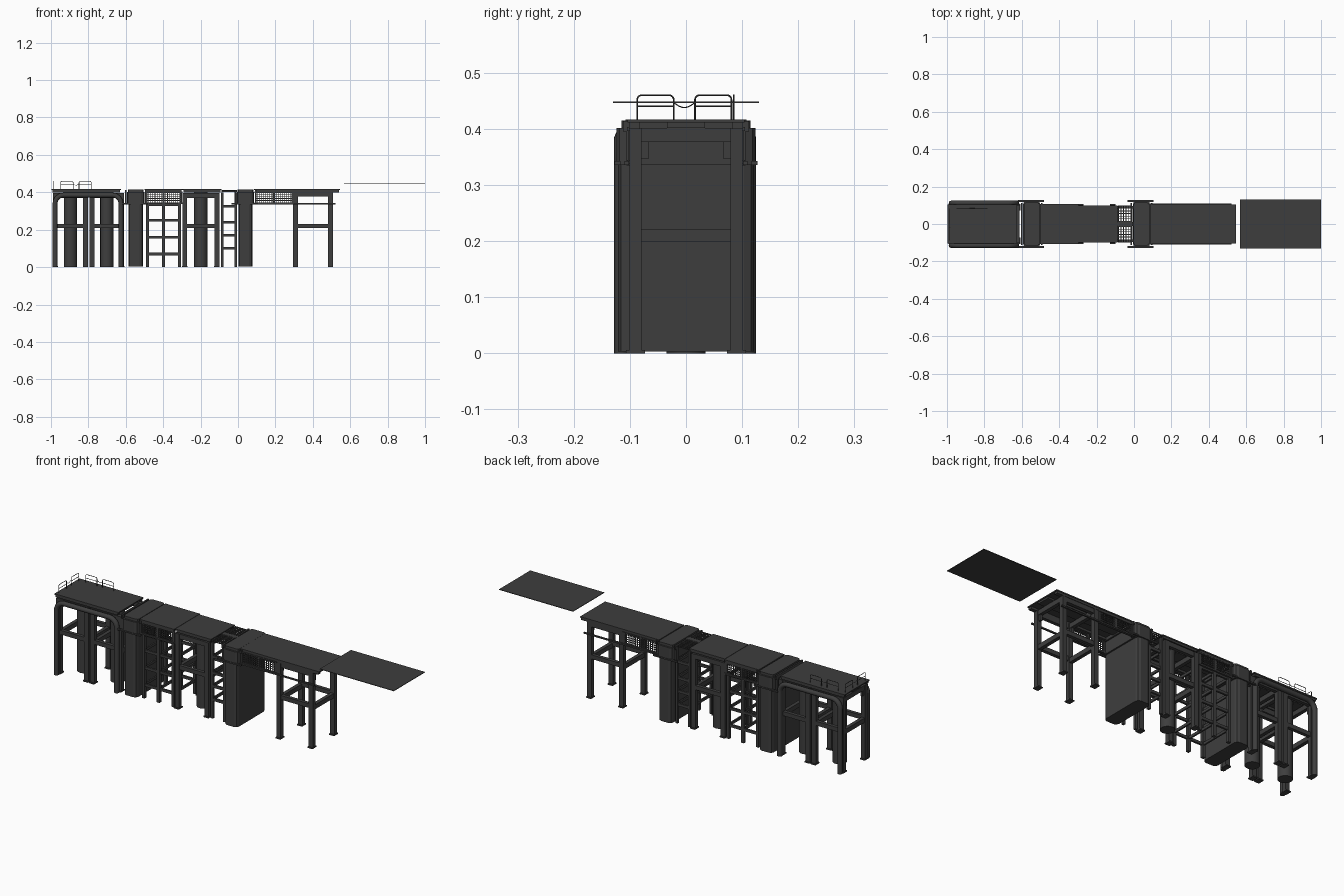
import bpy, bmesh, math
from mathutils import Matrix, Vector

cube = bpy.data.objects.get("Cube")
if cube:
    bpy.data.objects.remove(cube)

mat = bpy.data.materials.new("dark_grey_steel")
mat.use_nodes = True
GREY = (0.048, 0.048, 0.048, 1)
mat.diffuse_color = GREY
mat.node_tree.nodes["Principled BSDF"].inputs["Base Color"].default_value = GREY


def finish(name, bm):
    me = bpy.data.meshes.new(name)
    bm.to_mesh(me)
    bm.free()
    ob = bpy.data.objects.new(name, me)
    me.materials.append(mat)
    bpy.context.collection.objects.link(ob)
    return ob


def box(bm, x0, x1, y0, y1, z0, z1):
    m = Matrix.Translation(((x0 + x1) / 2, (y0 + y1) / 2, (z0 + z1) / 2))
    m = m @ Matrix.Diagonal((x1 - x0, y1 - y0, z1 - z0, 1))
    bmesh.ops.create_cube(bm, size=1, matrix=m)


def both_sides(bm, x0, x1, y, w, z0, z1):
    """Matching boxes at +y and -y, w thick."""
    for s in (-1, 1):
        box(bm, x0, x1, s * y - w / 2, s * y + w / 2, z0, z1)


def tube(name, points, radius, cyclic=False):
    cu = bpy.data.curves.new(name, "CURVE")
    cu.dimensions = "3D"
    cu.bevel_depth = radius
    cu.bevel_resolution = 2
    cu.use_fill_caps = True
    sp = cu.splines.new("POLY")
    sp.points.add(len(points) - 1)
    for p, co in zip(sp.points, points):
        p.co = (*co, 1)
    ob = bpy.data.objects.new(name, cu)
    cu.materials.append(mat)
    bpy.context.collection.objects.link(ob)


def arch_points(a, b, z0, z1, r, place):
    """Upside-down U with rounded corners; place maps (along, z) to 3D."""
    pts = [place(a, z0)]
    for cx, start in ((a + r, 180), (b - r, 90)):
        for i in range(7):
            t = math.radians(start - 15 * i)
            pts.append(place(cx + r * math.cos(t), z1 - r + r * math.sin(t)))
    return pts + [place(b, z0)]


LEG = 0.025
LEG_Y = 0.09


# Support stands: four legs, top beams, middle braces, optional round column
def stand(name, x0, x1, top, column=True):
    bm = bmesh.new()
    for x in (x0, x1 - LEG):
        both_sides(bm, x, x + LEG, LEG_Y, 0.022, 0.004, top)
        both_sides(bm, x - 0.002, x + LEG + 0.002, LEG_Y, 0.034, 0, 0.006)
        for z0, z1 in ((0.198, 0.222), (top - 0.025, top)):
            box(bm, x + 0.003, x + LEG - 0.003, -LEG_Y, LEG_Y, z0, z1)
        both_sides(bm, x + 0.006, x + LEG - 0.006, 0.073, 0.014, top - 0.055, top - 0.02)
    for z0, z1 in ((0.208, 0.23), (top - 0.025, top)):
        both_sides(bm, x0, x1, LEG_Y, 0.018, z0, z1)
    finish(name, bm)
    if column:
        bm = bmesh.new()
        bmesh.ops.create_cone(bm, cap_ends=True, segments=32, radius1=0.035, radius2=0.035, depth=0.405,
                              matrix=Matrix.Translation(((x0 + x1) / 2, 0, 0.2025)))
        for f in bm.faces:
            f.smooth = len(f.verts) == 4
        finish(name + "_column", bm)


stand("end_stand", -0.99, -0.803, 0.395)
stand("second_stand", -0.793, -0.61, 0.395)
stand("middle_stand", -0.298, -0.1, 0.395)
stand("far_stand", 0.295, 0.507, 0.402, column=False)

# Large pipe arches along both sides of the end section
for side, y in (("front", -0.115), ("back", 0.112)):
    tube(side + "_pipe_arch",
         arch_points(-0.978, -0.626, 0, 0.385, 0.045, lambda a, z, y=y: (a, y, z)), 0.013)


# Walkway decks with edge girders and a centre beam
def deck(name, x0, x1, half):
    bm = bmesh.new()
    box(bm, x0, x1, -half, half, 0.411, 0.417)
    both_sides(bm, x0 + 0.005, x1 - 0.005, half - 0.012, 0.02, 0.4, 0.411)
    box(bm, x0 + 0.005, x1 - 0.005, -0.034, 0.034, 0.402, 0.411)
    finish(name, bm)


deck("end_deck", -0.998, -0.625, 0.105)
deck("scaffold_deck", -0.5, -0.298, 0.108)
deck("middle_deck", -0.296, -0.088, 0.1)
deck("far_deck", 0.085, 0.545, 0.104)


# Solid portal walls with chamfered ends, collar and cap
def chamfered(name, x0, x1, half, z0, z1, c):
    bm = bmesh.new()
    box(bm, x0, x1, -half, half, z0, z1)
    edges = [e for e in bm.edges if abs(e.verts[0].co.z - e.verts[1].co.z) > 1e-4]
    bmesh.ops.bevel(bm, geom=edges, offset=c, segments=2, affect="EDGES", profile=0.5)
    finish(name, bm)


for label, x in (("left", -0.547), ("right", 0.04)):
    chamfered(label + "_portal_wall", x - 0.038, x + 0.038, 0.121, 0.003, 0.345, 0.018)
    chamfered(label + "_portal_collar", x - 0.046, x + 0.046, 0.124, 0.336, 0.402, 0.018)
    chamfered(label + "_portal_cap", x - 0.042, x + 0.042, 0.115, 0.402, 0.415, 0.012)
    bm = bmesh.new()
    for s in (-1, 1):
        box(bm, x + s * 0.054 - 0.004, x + s * 0.054 + 0.004, -0.112, 0.112, 0.395, 0.413)
        both_sides(bm, x + s * 0.054 - 0.004, x + s * 0.054 + 0.004, 0.1, 0.012, 0.335, 0.413)
    both_sides(bm, x - 0.075, x + 0.065, 0.122, 0.01, 0.336, 0.343)
    finish(label + "_portal_brackets", bm)


# Open grid screens below the decks
def screen(name, x0, x1, columns, rows):
    bm = bmesh.new()
    z0, z1, t = 0.345, 0.4, 0.003
    for i in range(columns + 1):
        x = x0 + (x1 - x0) * i / columns
        both_sides(bm, x - t / 2, x + t / 2, 0.098, t, z0, z1)
    for i in range(rows + 1):
        z = z0 + (z1 - z0) * i / rows
        both_sides(bm, x0, x1, 0.098, t, z - t / 2, z + t / 2)
    for x in (x0, x1, (x0 + x1) / 2):
        both_sides(bm, x - 0.005, x + 0.005, 0.098, 0.009, z0, z1)
    both_sides(bm, x0 - 0.008, x1 + 0.008, 0.1, 0.01, z0 - 0.008, z0)
    both_sides(bm, x0 - 0.008, x1 + 0.008, 0.1, 0.01, z1 - 0.004, z1 + 0.003)
    finish(name, bm)


screen("scaffold_screen", -0.49, -0.305, 18, 5)
screen("far_screen", 0.095, 0.29, 18, 5)

# Side rails of the far section
bm = bmesh.new()
both_sides(bm, 0.08, 0.52, 0.106, 0.008, 0.336, 0.343)
finish("far_side_rails", bm)


# Scaffolds: post rows tied together by rungs both ways
def scaffold(name, posts, levels, post_w, top):
    bm = bmesh.new()
    h = post_w / 2
    for x in posts:
        both_sides(bm, x - h, x + h, LEG_Y, post_w, 0, top)
        for z in levels:
            box(bm, x - 0.004, x + 0.004, -LEG_Y, LEG_Y, z - 0.007, z + 0.007)
    for z in levels:
        both_sides(bm, posts[0], posts[-1], LEG_Y, 0.01, z - 0.007, z + 0.007)
    finish(name, bm)


scaffold("wide_scaffold", (-0.485, -0.398, -0.312), (0.07, 0.16, 0.25, 0.335), 0.016, 0.345)
scaffold("narrow_scaffold", (-0.085, -0.012), (0.1, 0.17, 0.24, 0.325), 0.013, 0.4)

# Open grating between the middle deck and the right portal
bm = bmesh.new()
for i in range(6):
    x = -0.083 + 0.0136 * i
    box(bm, x - 0.002, x + 0.002, -0.1, 0.1, 0.407, 0.412)
for i in range(15):
    y = -0.098 + 0.014 * i
    box(bm, -0.085, -0.012, y - 0.002, y + 0.002, 0.407, 0.412)
box(bm, -0.088, -0.005, -0.012, 0.012, 0.402, 0.413)
finish("open_grating", bm)


# Rounded guard rails on the end deck, with sagging chains between them
def guard(name, a, b, place):
    tube(name, arch_points(a, b, 0.415, 0.46, 0.008, place), 0.0015)
    tube(name + "_bar", [place(a, 0.44), place(b, 0.44)], 0.0013)


def chain(name, a, b, place):
    pts = [place(a + (b - a) * i / 8, 0.447 - 0.009 * math.sin(math.pi * i / 8)) for i in range(9)]
    tube(name, pts, 0.001)


def across(a, z):
    return (-0.985, a, z)


def along(a, z):
    return (a, 0.085, z)


guard("end_guard_front", -0.087, -0.022, across)
guard("end_guard_back", 0.016, 0.081, across)
chain("end_chain", -0.022, 0.016, across)
guard("side_guard_outer", -0.948, -0.882, along)
guard("side_guard_inner", -0.85, -0.785, along)
chain("side_chain", -0.882, -0.85, along)

# Floating landing plate beyond the far deck
bm = bmesh.new()
box(bm, 0.568, 1.0, -0.13, 0.13, 0.446, 0.449)
finish("landing_plate", bm)
